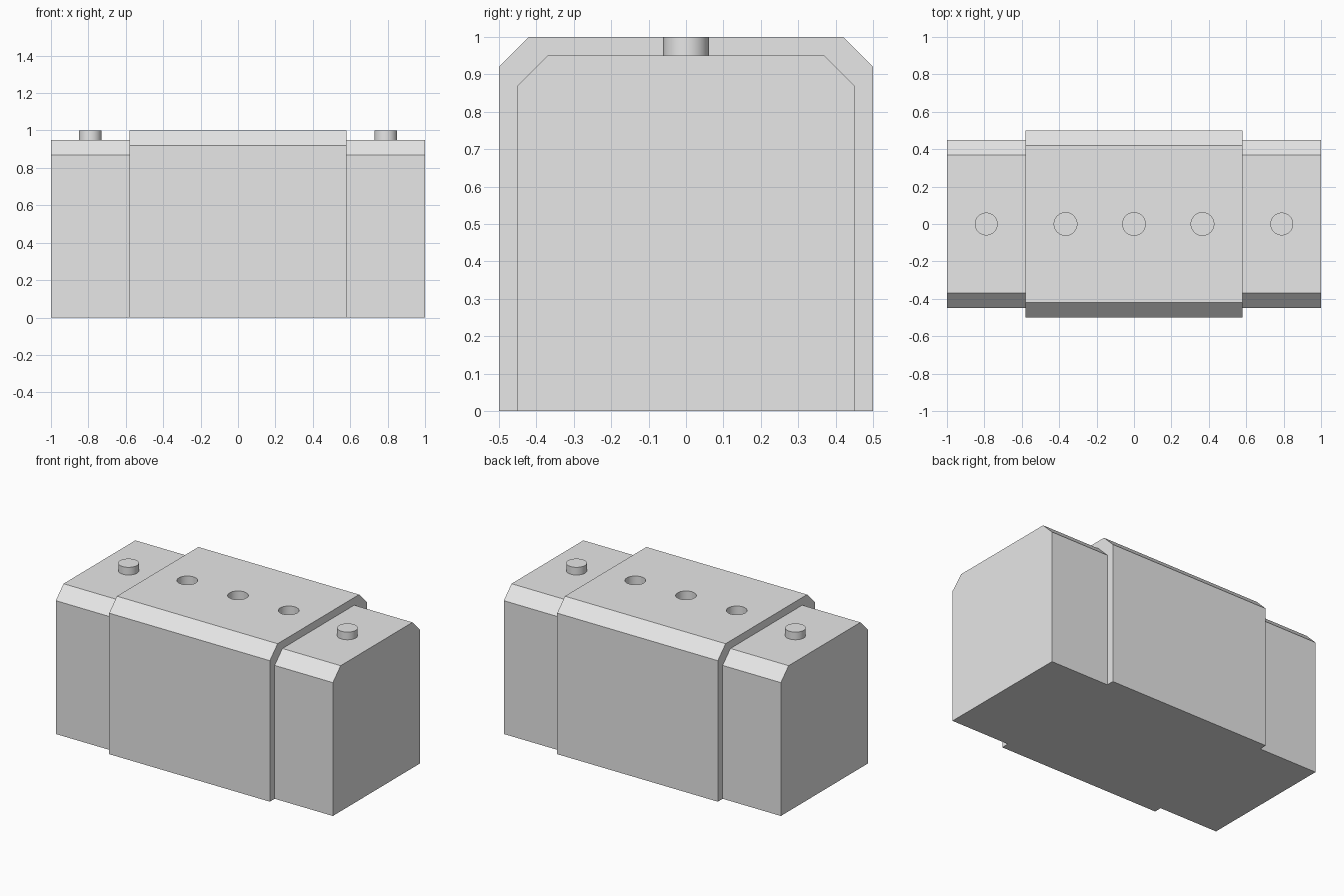
import bpy, bmesh
from mathutils import Matrix

if "Cube" in bpy.data.objects:
    bpy.data.objects.remove(bpy.data.objects["Cube"])

grey = bpy.data.materials.new("light grey")
grey.diffuse_color = (0.8, 0.8, 0.8, 1)
grey.use_nodes = True
grey.node_tree.nodes["Principled BSDF"].inputs["Base Color"].default_value = grey.diffuse_color


def finish(name, bm):
    bmesh.ops.recalc_face_normals(bm, faces=bm.faces)
    me = bpy.data.meshes.new(name)
    bm.to_mesh(me)
    bm.free()
    me.materials.append(grey)
    ob = bpy.data.objects.new(name, me)
    bpy.context.collection.objects.link(ob)
    return ob


def add_cylinder(bm, x, z0, z1, r=0.061):
    bmesh.ops.create_cone(bm, cap_ends=True, segments=48, radius1=r, radius2=r,
                          depth=z1 - z0,
                          matrix=Matrix.Translation((x, 0, (z0 + z1) / 2)))


def smooth(ob):
    bpy.ops.object.select_all(action='DESELECT')
    ob.select_set(True)
    bpy.context.view_layer.objects.active = ob
    bpy.ops.object.shade_smooth_by_angle(angle=0.5)


# Body: chamfered cross-sections lofted along x, wider in the middle
def ring(bm, x, w, h, c=0.08):
    pts = [(-w, 0), (-w, h - c), (-w + c, h), (w - c, h), (w, h - c), (w, 0)]
    return [bm.verts.new((x, y, z)) for y, z in pts]


bm = bmesh.new()
END, MID = (0.45, 0.95), (0.5, 1.0)
rings = [ring(bm, x, *s) for x, s in ((-1, END), (-0.58, END), (-0.58, MID),
                                      (0.58, MID), (0.58, END), (1, END))]
for a, b in zip(rings, rings[1:]):
    for i in range(5):
        bm.faces.new((a[i], a[i + 1], b[i + 1], b[i]))
bm.faces.new(rings[0])
bm.faces.new(rings[-1])
bm.faces.new([r[0] for r in rings] + [r[5] for r in reversed(rings)])
body = finish("body", bm)

# Three round sockets cut into the raised middle
bm = bmesh.new()
for x in (-0.366, 0, 0.366):
    add_cylinder(bm, x, 0.94, 1.1)
cutter = finish("socket_cutter", bm)
cutter.hide_render = True
mod = body.modifiers.new("sockets", 'BOOLEAN')
mod.operation = 'DIFFERENCE'
mod.solver = 'EXACT'
mod.object = cutter
bpy.context.view_layer.objects.active = body
bpy.ops.object.modifier_apply(modifier=mod.name)
bpy.data.objects.remove(cutter)
smooth(body)

# A round peg on each lower end
for name, x in (("left_peg", -0.79), ("right_peg", 0.79)):
    bm = bmesh.new()
    add_cylinder(bm, x, 0.945, 1.0)
    smooth(finish(name, bm))
